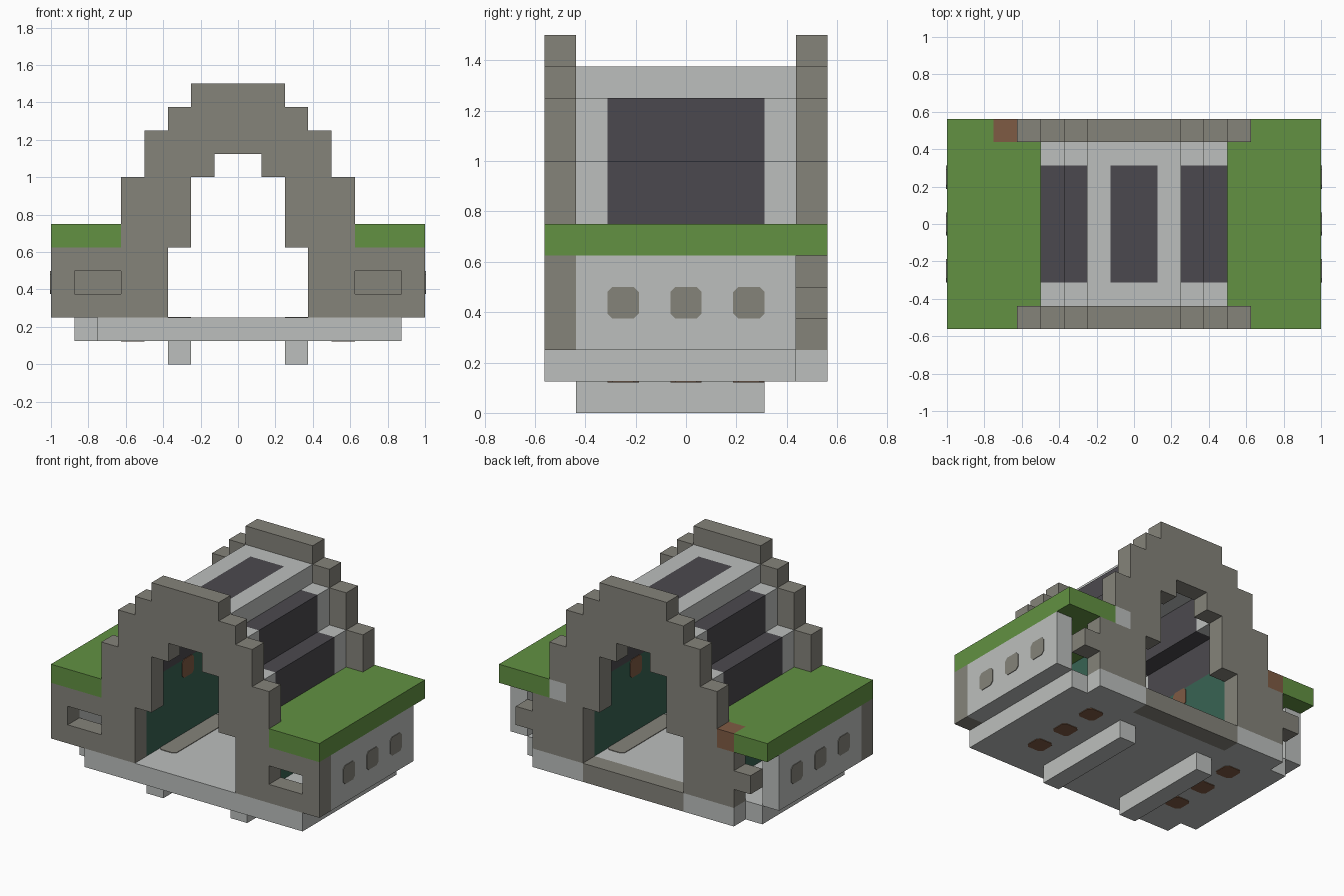
import bpy, bmesh, math
from mathutils import Vector

if "Cube" in bpy.data.objects:
    bpy.data.objects.remove(bpy.data.objects["Cube"], do_unlink=True)

U = 0.125  # one building block
D = 3.5    # half depth between the two gable slabs, in blocks


def material(name, hex_colour):
    def linear(c):
        return c / 12.92 if c <= 0.04045 else ((c + 0.055) / 1.055) ** 2.4
    rgb = [linear(int(hex_colour[i:i + 2], 16) / 255) for i in (0, 2, 4)]
    m = bpy.data.materials.new(name)
    m.use_nodes = True
    m.diffuse_color = (*rgb, 1)
    m.node_tree.nodes["Principled BSDF"].inputs["Base Color"].default_value = (*rgb, 1)
    return m


STONE = material("weathered stone", "85837A")
PALE = material("pale concrete", "BCBFBD")
GRASS = material("grass green", "629142")
SLATE = material("dark slate", "4B494E")
TEAL = material("deep teal", "386353")
BROWN = material("rust brown", "7F5B44")


def finish(name, bm, mat):
    bmesh.ops.recalc_face_normals(bm, faces=bm.faces)
    mesh = bpy.data.meshes.new(name)
    bm.to_mesh(mesh)
    bm.free()
    mesh.materials.append(mat)
    ob = bpy.data.objects.new(name, mesh)
    bpy.context.collection.objects.link(ob)
    return ob


def blocks(name, mat, *boxes):
    """Boxes given as (x0, x1, y0, y1, z0, z1) in block units."""
    bm = bmesh.new()
    for x0, x1, y0, y1, z0, z1 in boxes:
        lo, hi = Vector((x0, y0, z0)) * U, Vector((x1, y1, z1)) * U
        verts = bmesh.ops.create_cube(bm, size=1)["verts"]
        for v in verts:
            v.co = (lo + hi) / 2 + v.co * (hi - lo)
    return finish(name, bm, mat)


def both(*boxes):
    """Each box together with its mirror image across x."""
    return [b for x0, x1, *r in boxes for b in ((x0, x1, *r), (-x1, -x0, *r))]


def plate(name, mat, centre, axis, half_a, half_b, chamfer=0.02):
    """Thin panel with cut corners, facing along x or z."""
    bm = bmesh.new()
    a, b, c = half_a, half_b, chamfer
    outline = [(a - c, b), (a, b - c), (a, c - b), (a - c, -b),
               (c - a, -b), (-a, c - b), (-a, b - c), (c - a, b)]
    t = 0.004
    def point(p, q, n):
        return (n, p, q) if axis == "x" else (p, q, n)
    face = bm.faces.new([bm.verts.new(Vector(centre) + Vector(point(p, q, -t)))
                         for p, q in outline])
    top = bmesh.ops.extrude_face_region(bm, geom=[face])["geom"]
    bmesh.ops.translate(bm, vec=point(0, 0, 2 * t),
                        verts=[v for v in top if isinstance(v, bmesh.types.BMVert)])
    return finish(name, bm, mat)


# Stepped gables: rows of (z0, z1, inner x, outer x)
upper = [(6, 8, 2, 5), (8, 9, 1, 4), (9, 10, 0, 4), (10, 11, 0, 3), (11, 12, 0, 2)]
front = [(2, 3, 3, 8), (3, 4, 3, 5), (3, 4, 7, 8), (4, 5, 3, 8), (5, 6, 2, 5)]
back = [(2, 3, 3, 6), (3, 4, 3, 7), (4, 5, 3, 6), (5, 6, 2, 4)]


def gable(rows, y0):
    return both(*[(a, b, y0, y0 + 1, z0, z1) for z0, z1, a, b in rows])


blocks("front_gable", STONE, *gable(front + upper, -D - 1))
blocks("back_gable", STONE, *gable(back + upper, D), (-5, -4, D, D + 1, 5, 6))
blocks("back_gable_patch", PALE, (4, 5, D, D + 1, 5, 6))

# Floor slab, back threshold and base rails
blocks("floor", PALE, (-7, 7, -D, D, 1, 2), (-6, 7, -D - 1, -D, 1, 2),
       *both((3, 6, D, D + 1, 1, 2)))
blocks("back_threshold", STONE, (-3, 3, D, D + 1, 1, 2))
blocks("base_rails", PALE, *both((2, 3, -D, 2.5, 0, 1)))

# Side walls, side roofs and inner partitions
blocks("side_walls", PALE, *both((7, 8, -D, D, 2, 5)))
blocks("side_roofs", GRASS, *both((4, 8, -D, D, 5, 6), (5, 8, -D - 1, -D, 5, 6)),
       (5, 8, D, D + 1, 5, 6), (-8, -6, D, D + 1, 5, 6))
blocks("rusted_roof_corner", BROWN, (-6, -5, D, D + 1, 5, 6))
blocks("inner_partitions", TEAL, *both((3, 4, -D, D, 2, 6)))

# Stepped vault: pale ends around dark panels
E = 2.5
steps = [(3, 4, 6, 8), (2, 3, 8, 10)]
blocks("vault_ends", PALE, *both(*[(a, b, y0, y1, z0, z1) for a, b, z0, z1 in steps
                                   for y0, y1 in ((-D, -E), (E, D))]))
blocks("vault_side_panels", SLATE, *both(*[(a, b, -E, E, z0, z1) for a, b, z0, z1 in steps]))
blocks("vault_top", PALE, *both((1, 2, -D, D, 10, 11)),
       (-1, 1, -D, -E, 10, 11), (-1, 1, E, D, 10, 11))
blocks("vault_top_panel", SLATE, (-1, 1, -E, E, 10, 11))

# Small panels on walls, floor and underside
for side, s in (("left", 1), ("right", -1)):
    for i, y in enumerate((-0.25, 0, 0.25)):
        plate(f"{side}_wall_window_{i}", STONE, (s, y, 0.4375), "x", 0.0625, 0.0625)
        plate(f"{side}_underside_vent_{i}", BROWN, (s * 0.5625, y, U), "z", 0.0625, 0.0625)
    plate(f"{side}_floor_strip", STONE, (s * 0.3125, 0, 2 * U), "z", 0.0625, 0.3125)
    plate(f"{side}_partition_panel", BROWN, (s * 0.375, 0, 0.69), "x", 0.0625, 0.0625)
